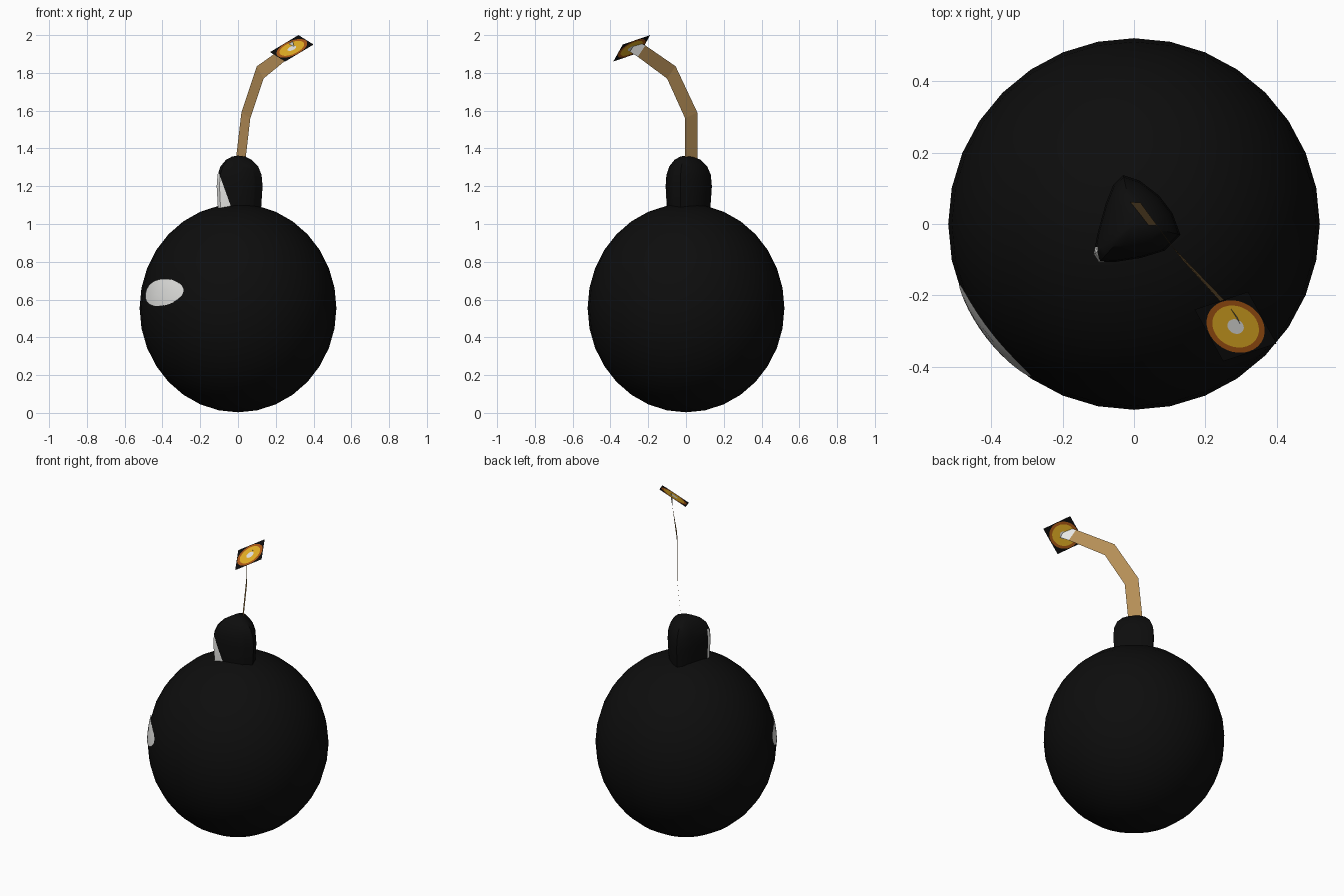
import bpy, bmesh, math
from mathutils import Vector

if "Cube" in bpy.data.objects:
    bpy.data.objects.remove(bpy.data.objects["Cube"])


def mat(name, col):
    m = bpy.data.materials.new(name)
    m.diffuse_color = (*col, 1)
    m.use_nodes = True
    m.node_tree.nodes["Principled BSDF"].inputs["Base Color"].default_value = m.diffuse_color
    return m


BLACK = mat("black iron", (0.004, 0.004, 0.004))
WHITE = mat("white", (0.80, 0.80, 0.78))
TAN = mat("tan rope", (0.46, 0.27, 0.095))
YELLOW = mat("flame yellow", (0.85, 0.47, 0.02))
ORANGE = mat("flame orange", (0.42, 0.10, 0.008))


def finish(name, bm, mats, smooth=True, closed=True):
    if closed:
        bmesh.ops.recalc_face_normals(bm, faces=bm.faces[:])
    me = bpy.data.meshes.new(name)
    bm.to_mesh(me)
    bm.free()
    for m in mats:
        me.materials.append(m)
    ob = bpy.data.objects.new(name, me)
    bpy.context.collection.objects.link(ob)
    if smooth:
        bpy.context.view_layer.objects.active = ob
        ob.select_set(True)
        bpy.ops.object.shade_smooth_by_angle(angle=math.radians(40))
        ob.select_set(False)
    return ob


def loft(bm, rings, cyclic=True):
    """Quad strips between equal-length rows of points; returns vertex rows."""
    rows = [[bm.verts.new(p) for p in r] for r in rings]
    n = len(rows[0])
    for a, b in zip(rows, rows[1:]):
        for i in range(n if cyclic else n - 1):
            j = (i + 1) % n
            bm.faces.new((a[i], a[j], b[j], b[i]))
    return rows


# Round body, slightly taller than wide
RX, RZ, CZ = 0.521, 0.552, 0.555
bm = bmesh.new()
bmesh.ops.create_uvsphere(bm, u_segments=32, v_segments=16, radius=1)
for v in bm.verts:
    v.co = (v.co.x * RX, v.co.y * RX, v.co.z * RZ + CZ)
finish("body", bm, [BLACK])


# Oval glint hugging the body surface
def on_body(u, v, k=1.004):
    az = math.radians(217.5 + 18.5 * u)
    el = math.radians(8.6 + 7.6 * v + 0.8 * u)
    return (RX * k * math.cos(el) * math.cos(az),
            RX * k * math.cos(el) * math.sin(az), CZ + RZ * k * math.sin(el))


bm = bmesh.new()
circle = [(math.cos(i * math.tau / 32), math.sin(i * math.tau / 32)) for i in range(32)]
rows = loft(bm, [[on_body(c * r, s * r) for c, s in circle] for r in (1, 0.75, 0.5, 0.25)])
bm.faces.new(rows[-1])
finish("body_glint", bm, [WHITE], closed=False)

# Neck: rounded triangular outline swept up into a dome
outline = [(-0.03, 0.137), (0.015, 0.122), (0.07, 0.08), (0.108, 0.03), (0.13, -0.03),
           (0.085, -0.075), (0.02, -0.095), (-0.05, -0.106), (-0.098, -0.108),
           (-0.113, -0.085), (-0.103, -0.03), (-0.08, 0.055), (-0.058, 0.11)]
profile = [(1.0, 0.9), (1.1, 0.95), (1.2, 1.0), (1.26, 0.96), (1.305, 0.82),
           (1.34, 0.56), (1.357, 0.28)]
bm = bmesh.new()
rows = loft(bm, [[(x * s, y * s, z) for x, y in outline] for z, s in profile])
tip = bm.verts.new((0, 0, 1.362))
for i, v in enumerate(rows[-1]):
    bm.faces.new((v, rows[-1][(i + 1) % len(outline)], tip))
# Neck glint: wedge on the front left corner, cut by two planes
cut_co, cut_no = Vector((-0.04, 0, 1.1)), Vector((1, 0, 0.36)).normalized()
back_co, back_no = Vector((0, -0.065, 0)), Vector((0, 1, 0))
for co, no in ((cut_co, cut_no), (back_co, back_no)):
    bmesh.ops.bisect_plane(bm, geom=bm.verts[:] + bm.edges[:] + bm.faces[:],
                           plane_co=co, plane_no=no)
for f in bm.faces:
    c = f.calc_center_median()
    if (c - cut_co).dot(cut_no) < 0 and (c - back_co).dot(back_no) < 0:
        f.material_index = 1
finish("neck", bm, [BLACK, WHITE])

# Fuse: flat bent ribbon with a glowing tip
outer = [(-0.016, 0.062, 1.30), (0.018, 0.06, 1.59), (0.10, -0.055, 1.835),
         (0.255, -0.215, 1.945), (0.29, -0.262, 1.968)]
inner = [(0.035, -0.004, 1.30), (0.065, -0.005, 1.56), (0.135, -0.10, 1.77),
         (0.275, -0.255, 1.885), (0.305, -0.298, 1.912)]
bm = bmesh.new()
loft(bm, list(zip(outer, inner)), cyclic=False)
bm.faces.ensure_lookup_table()
bm.faces[-1].material_index = 1
finish("fuse", bm, [TAN, WHITE], smooth=False, closed=False)

# Spark card: square plate with concentric coloured rings
centre = Vector((0.285, -0.2875, 1.93))
U, V = Vector((0.075, 0.025, 0.045)), Vector((0.04, -0.0725, -0.025))
bm = bmesh.new()


def ring(r):
    pts = []
    for c, s in circle:
        k = r if r else 1 / max(abs(c), abs(s))    # r = 0 gives the square rim
        pts.append(centre + U * c * k + V * s * k)
    return pts


rows = loft(bm, [ring(r) for r in (0, 0.96, 0.77, 0.27)])
bm.faces.new(rows[-1])
for i, f in enumerate(bm.faces):
    f.material_index = i // 32
finish("spark", bm, [BLACK, ORANGE, YELLOW, WHITE], smooth=False, closed=False)
